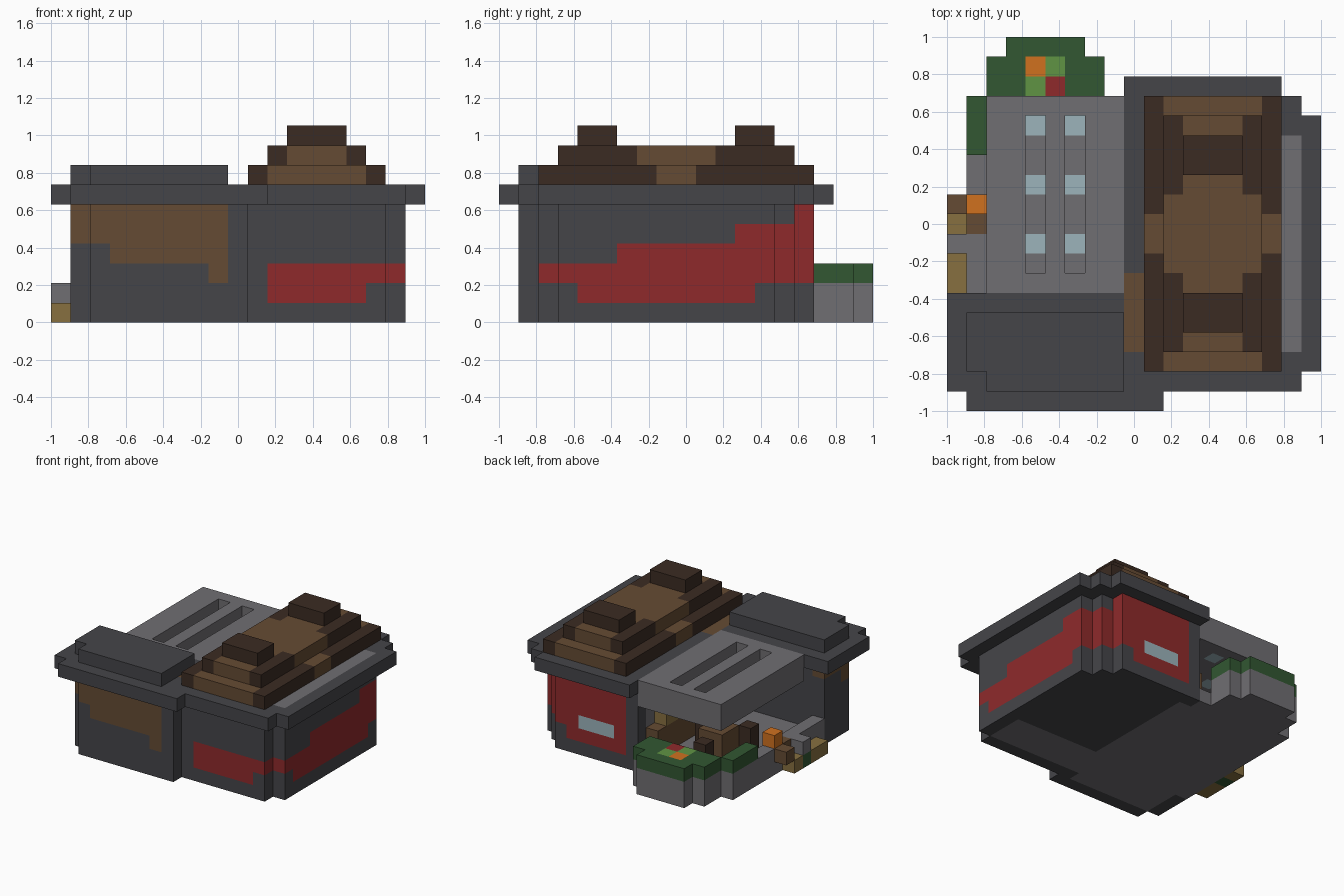
import bpy
import bmesh
from mathutils import Vector

cube = bpy.data.objects.get("Cube")
if cube:
    bpy.data.objects.remove(cube, do_unlink=True)

UNIT = 2 / 19          # one building block
HALF = Vector((1, 1, 0))


def linear(c):
    return c / 12.92 if c <= 0.04045 else ((c + 0.055) / 1.055) ** 2.4


def make_material(name, hex_code):
    rgb = [linear(v / 255) for v in bytes.fromhex(hex_code)]
    mat = bpy.data.materials.new(name)
    mat.use_nodes = True
    mat.diffuse_color = (*rgb, 1)
    mat.node_tree.nodes["Principled BSDF"].inputs["Base Color"].default_value = (*rgb, 1)
    return mat


STONE, GREY, BROWN, WOOD = "dark_grey", "light_grey", "brown", "dark_brown"
RED, GREEN, LEAF = "red", "dark_green", "leaf_green"
ORANGE, GLASS, TAN = "orange", "pale_blue", "tan"
MATERIALS = {
    STONE: make_material(STONE, "454549"),
    GREY: make_material(GREY, "706e72"),
    BROWN: make_material(BROWN, "654b33"),
    WOOD: make_material(WOOD, "3b2b22"),
    RED: make_material(RED, "8f2a2b"),
    GREEN: make_material(GREEN, "325732"),
    LEAF: make_material(LEAF, "609444"),
    ORANGE: make_material(ORANGE, "d0711f"),
    GLASS: make_material(GLASS, "9cb4bb"),
    TAN: make_material(TAN, "877040"),
}


def box(colour, x, y, z):
    """Blocks filling three ranges; a colour of None carves them away."""
    return {(i, j, k): colour for i in range(*x) for j in range(*y) for k in range(*z)}


def paint(colour, x, y, z):
    """Like box, but only recolours blocks that already exist."""
    return ("paint", box(colour, x, y, z))


def part(name, *steps):
    cells = {}
    for step in steps:
        if isinstance(step, tuple):
            cells.update({c: m for c, m in step[1].items() if c in cells})
        else:
            cells.update(step)
    cells = {c: m for c, m in cells.items() if m}
    used = sorted(set(cells.values()))
    bm = bmesh.new()
    for cell, colour in cells.items():
        centre = Vector(cell) + Vector((0.5, 0.5, 0.5))
        for axis in range(3):
            for sign in (-1, 1):
                out = Vector((0, 0, 0))
                out[axis] = sign
                if tuple(int(a + b) for a, b in zip(cell, out)) in cells:
                    continue
                u = Vector((0, 0, 0))
                u[(axis + 1) % 3] = 0.5
                v = out.cross(u)
                mid = centre + out / 2
                corners = (mid - u - v, mid + u - v, mid + u + v, mid - u + v)
                face = bm.faces.new([bm.verts.new(c * UNIT - HALF) for c in corners])
                face.material_index = used.index(colour)
    bmesh.ops.remove_doubles(bm, verts=bm.verts, dist=UNIT / 100)
    bmesh.ops.dissolve_limit(bm, angle_limit=0.01, verts=bm.verts, edges=bm.edges,
                             delimit={'MATERIAL'})
    mesh = bpy.data.meshes.new(name)
    bm.to_mesh(mesh)
    bm.free()
    for colour in used:
        mesh.materials.append(MATERIALS[colour])
    obj = bpy.data.objects.new(name, mesh)
    bpy.context.collection.objects.link(obj)
    return obj


# Main walls with stepped corners and painted bands
full = (0, 6)
part("walls",
     box(STONE, (2, 10), (1, 2), full),
     box(STONE, (1, 17), (2, 3), full),
     box(STONE, (1, 18), (3, 5), full),
     box(STONE, (9, 18), (5, 14), full),
     box(STONE, (9, 17), (14, 15), full),
     box(STONE, (9, 16), (15, 16), full),
     # floor seen underneath
     paint(GREY, (2, 9), (2, 5), (0, 1)),
     paint(GREY, (9, 17), (3, 6), (0, 1)),
     # inner wall of the open room
     paint(GREY, (9, 10), (6, 15), full),
     # red band, front then side
     paint(RED, (11, 16), (2, 3), (1, 3)),
     paint(RED, (15, 18), (2, 4), (2, 3)),
     paint(RED, (15, 18), (4, 6), (1, 3)),
     paint(RED, (15, 18), (6, 12), (1, 4)),
     paint(RED, (15, 18), (12, 13), (1, 5)),
     paint(RED, (15, 18), (13, 15), (2, 5)),
     # red back wall and its window
     paint(RED, (10, 15), (15, 16), (1, 6)),
     paint(RED, (15, 16), (15, 16), (2, 6)),
     paint(GLASS, (11, 14), (15, 16), (2, 3)),
     # brown patch on the front wing
     paint(BROWN, (1, 3), (1, 3), (4, 6)),
     paint(BROWN, (3, 8), (1, 2), (3, 6)),
     paint(BROWN, (8, 9), (1, 2), (2, 6)),
     paint(BROWN, (1, 2), (3, 5), (5, 6)))

# Overhanging rim
lip = (6, 7)
part("rim",
     box(STONE, (1, 11), (0, 1), lip),
     box(STONE, (0, 18), (1, 2), lip),
     box(STONE, (0, 19), (2, 6), lip),
     box(STONE, (9, 19), (6, 15), lip),
     box(STONE, (9, 18), (15, 16), lip),
     box(STONE, (9, 17), (16, 17), lip),
     paint(BROWN, (9, 10), (3, 7), lip),
     paint(GREY, (17, 18), (3, 14), lip))

# Raised roof of the front wing
part("front_roof",
     box(STONE, (2, 9), (1, 5), (7, 8)),
     box(STONE, (1, 2), (2, 5), (7, 8)))

# Slotted roof with lights at the bottom of the slots
slots = [box(None, (i, i + 1), (7, 15), (6, 7)) for i in (4, 6)]
lights = [box(GLASS, (i, i + 1), (j, j + 1), (5, 6)) for i in (4, 6) for j in (8, 11, 14)]
part("slotted_roof", box(GREY, (2, 9), (6, 16), (5, 7)), *slots, *lights)

# Stepped timber roof
corners = [paint(WOOD, x, y, (8, 9)) for x in ((11, 12), (15, 16)) for y in ((3, 7), (11, 15))]
edges = [paint(WOOD, x, y, (7, 8)) for x in ((10, 11), (16, 17)) for y in ((2, 8), (10, 16))]
part("timber_roof_lower", box(BROWN, (10, 17), (2, 16), (7, 8)), *edges)
part("timber_roof_upper", box(BROWN, (11, 16), (3, 15), (8, 9)), *corners)
for name, y in (("front_chimney", (4, 6)), ("back_chimney", (12, 14))):
    part(name, box(WOOD, (12, 15), y, (9, 10)))

# Open room floor and low parapet
part("room_floor", box(GREY, (2, 9), (5, 16), (0, 1)))
part("parapet",
     box(GREY, (1, 2), (5, 16), (0, 2)),
     box(GREY, (2, 8), (16, 18), (0, 2)),
     box(GREY, (3, 7), (18, 19), (0, 2)),
     paint(BROWN, (1, 2), (9, 10), (1, 2)))

# Hedge with flowers
top = (2, 3)
part("hedge",
     box(GREEN, (1, 2), (13, 16), top),
     box(GREEN, (2, 8), (16, 18), top),
     box(GREEN, (3, 7), (18, 19), top),
     box(LEAF, (4, 6), (16, 18), top),
     box(ORANGE, (4, 5), (17, 18), top),
     box(RED, (5, 6), (16, 17), top))

# Side ledge with small crates
part("side_ledge",
     box(TAN, (0, 1), (6, 10), (0, 1)),
     paint(GREEN, (0, 1), (8, 9), (0, 1)))
part("grey_crate", box(GREY, (0, 1), (8, 9), (1, 2)))
part("brown_crate", box(BROWN, (0, 1), (10, 11), (1, 2)))
part("orange_lamp", box(ORANGE, (1, 2), (10, 11), (2, 3)))

# Furniture inside the room
part("table", box(BROWN, (4, 6), (11, 13), (1, 3)))
for n, (i, j) in enumerate(((3, 10), (6, 11), (4, 14))):
    part(f"stool_{n + 1}", box(WOOD, (i, i + 1), (j, j + 1), (1, 3)))
part("shelf",
     box(BROWN, (8, 9), (8, 15), (1, 3)),
     box(TAN, (8, 9), (9, 10), (3, 4)),
     box(TAN, (8, 9), (12, 14), (3, 4)))
